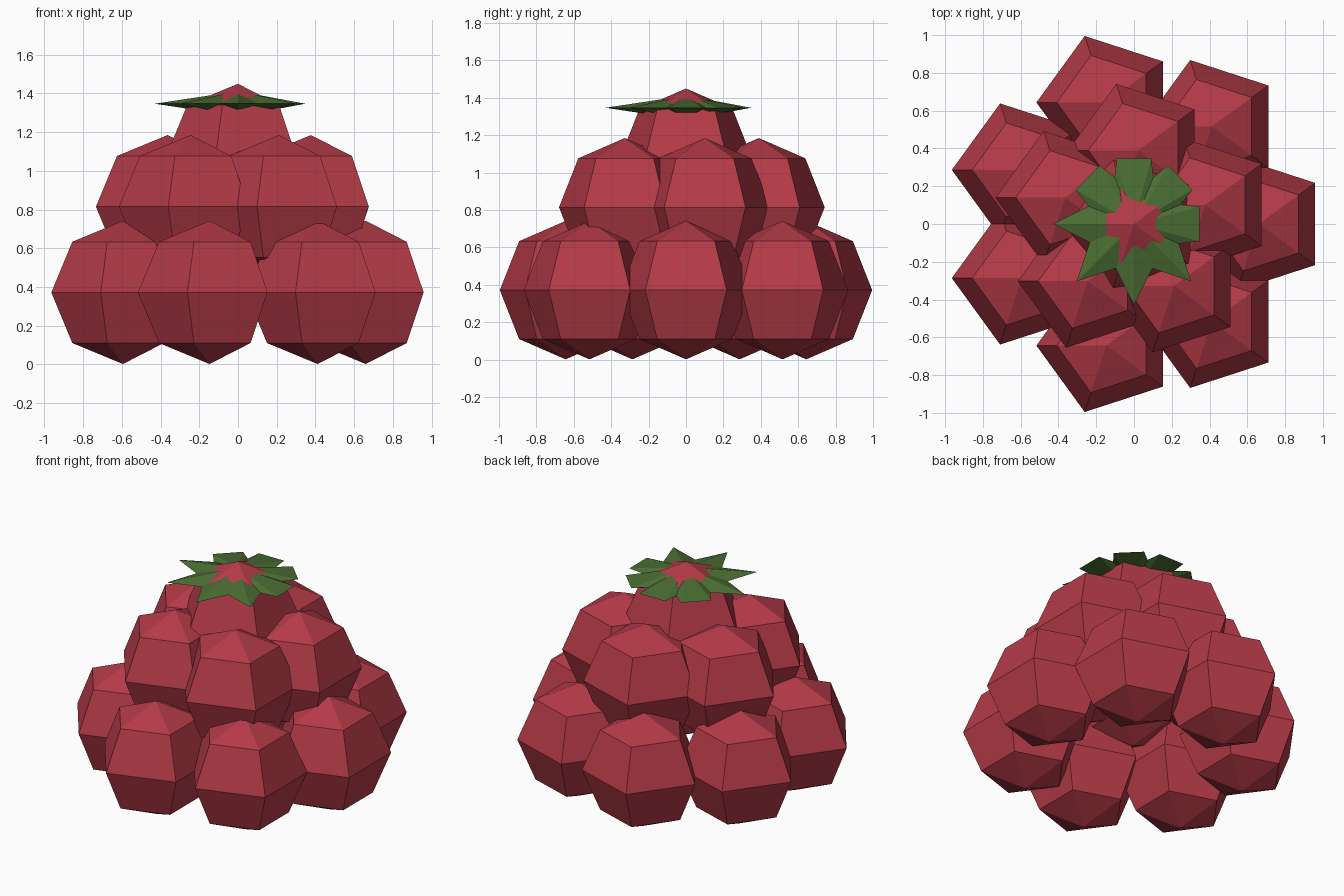
import bpy, bmesh
from math import sin, cos, pi, radians

if "Cube" in bpy.data.objects:
    bpy.data.objects.remove(bpy.data.objects["Cube"])


def material(name, rgb):
    m = bpy.data.materials.new(name)
    m.diffuse_color = (*rgb, 1.0)
    m.use_nodes = True
    m.node_tree.nodes["Principled BSDF"].inputs["Base Color"].default_value = m.diffuse_color
    return m


RED = material("berry red", (0.46, 0.043, 0.064))
GREEN = material("leaf green", (0.07, 0.155, 0.033))


def faceted_ball(name, mat, rings, size, loc, turn=0.0):
    """Five-sided ball with the given number of latitude bands, one flat side toward +x."""
    bm = bmesh.new()
    top = bm.verts.new((0, 0, size[2]))
    bottom = bm.verts.new((0, 0, -size[2]))
    loops = []
    for r in range(1, rings):
        lat = pi * r / rings
        loops.append([bm.verts.new((size[0] * sin(lat) * cos(a),
                                    size[1] * sin(lat) * sin(a),
                                    size[2] * cos(lat)))
                      for a in (radians(36 + 72 * k) for k in range(5))])
    for k in range(5):
        n = (k + 1) % 5
        bm.faces.new((top, loops[0][k], loops[0][n]))
        bm.faces.new((bottom, loops[-1][n], loops[-1][k]))
        for a, b in zip(loops, loops[1:]):
            bm.faces.new((a[k], b[k], b[n], a[n]))
    bmesh.ops.recalc_face_normals(bm, faces=bm.faces[:])
    mesh = bpy.data.meshes.new(name)
    bm.to_mesh(mesh)
    bm.free()
    mesh.materials.append(mat)
    ob = bpy.data.objects.new(name, mesh)
    ob.location = loc
    ob.rotation_euler.z = turn
    bpy.context.collection.objects.link(ob)
    return ob


# Berry lobes in three tiers: count, ring radius, centre height, start angle
R = 0.37
for tier, count, radius, z, start in (("lower", 7, 0.66, 0.372, 0),
                                      ("middle", 5, 0.39, 0.815, 15),
                                      ("top", 1, 0.0, 1.08, 0)):
    for i in range(count):
        a = radians(start) + 2 * pi * i / count
        faceted_ball(f"{tier}_lobe_{i + 1}", RED, 4, (R, R, R),
                     (radius * cos(a), radius * sin(a), z))

# Leafy crown: four flattened blades crossing at the centre
for i in range(4):
    faceted_ball(f"crown_leaf_{i + 1}", GREEN, 2, (0.43, 0.155, 0.065),
                 (0, 0, 1.347), i * pi / 4)
